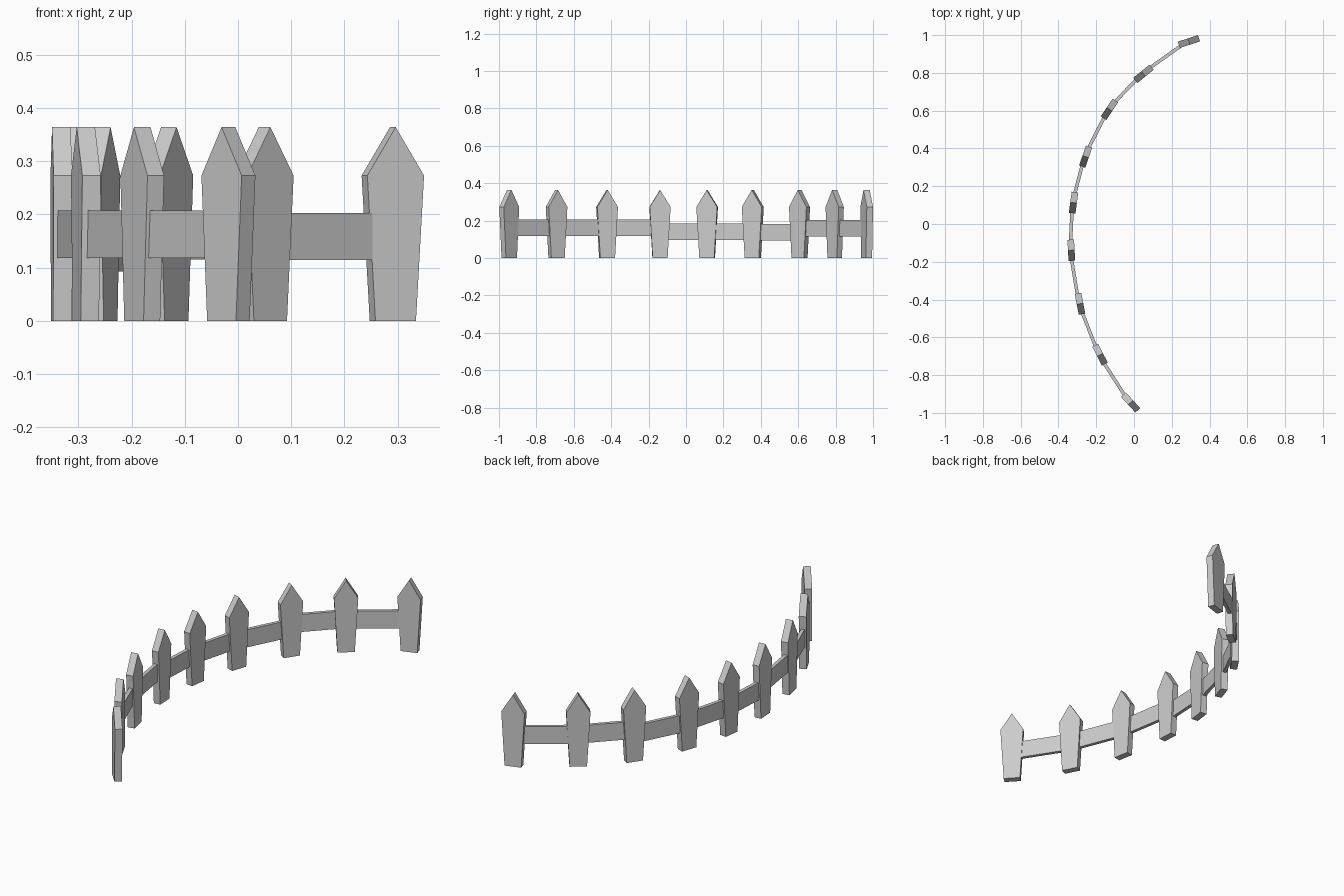
import bpy, math
from mathutils import Vector

if "Cube" in bpy.data.objects:
    bpy.data.objects.remove(bpy.data.objects["Cube"])

W, BASE_W, T = 0.112, 0.08, 0.035      # picket width, foot width, thickness
SHOULDER, TIP = 0.273, 0.364
RAIL_H, RAIL_T, TRIM, OUT = 0.089, 0.018, 0.026, 0.006

# picket centres and headings: x, y, angle in degrees
PICKETS = [(-0.018, -0.945, 132.5), (-0.18, -0.692, 117), (-0.286, -0.422, 101),
           (-0.332, -0.139, 93), (-0.32, 0.113, 82.5), (-0.256, 0.357, 71),
           (-0.13, 0.607, 56), (0.05, 0.795, 39), (0.291, 0.966, 18)]
# height of the middle of each rail
RAIL_Z = [0.1625, 0.1625, 0.1625, 0.141, 0.141, 0.137, 0.160, 0.1585]


def prism(name, profile, thick, loc, angle):
    """Extrude an upright XZ profile symmetrically along local Y."""
    n = len(profile)
    verts = [(x, s * thick / 2, z) for s in (-1, 1) for x, z in profile]
    faces = [list(range(n)), list(range(2 * n - 1, n - 1, -1))]
    faces += [[i, i + n, (i + 1) % n + n, (i + 1) % n] for i in range(n)]
    mesh = bpy.data.meshes.new(name)
    mesh.from_pydata(verts, [], faces)
    ob = bpy.data.objects.new(name, mesh)
    ob.location = loc
    ob.rotation_euler.z = angle
    bpy.context.collection.objects.link(ob)
    return ob


# pointed, tapered pickets
picket = [(-BASE_W / 2, 0), (BASE_W / 2, 0), (W / 2, SHOULDER), (0, TIP), (-W / 2, SHOULDER)]
for i, (x, y, a) in enumerate(PICKETS):
    prism(f"picket_{i + 1}", picket, T, (x, y, 0), math.radians(a))

# straight rails between neighbouring pickets
for i, z in enumerate(RAIL_Z):
    a, b = Vector(PICKETS[i][:2]), Vector(PICKETS[i + 1][:2])
    d = b - a
    half = d.length / 2 - TRIM
    outward = Vector((-d.y, d.x)).normalized() * OUT
    c = (a + b) / 2 + outward
    h = RAIL_H / 2
    prism(f"rail_{i + 1}", [(-half, -h), (half, -h), (half, h), (-half, h)],
          RAIL_T, (c.x, c.y, z), math.atan2(d.y, d.x))
